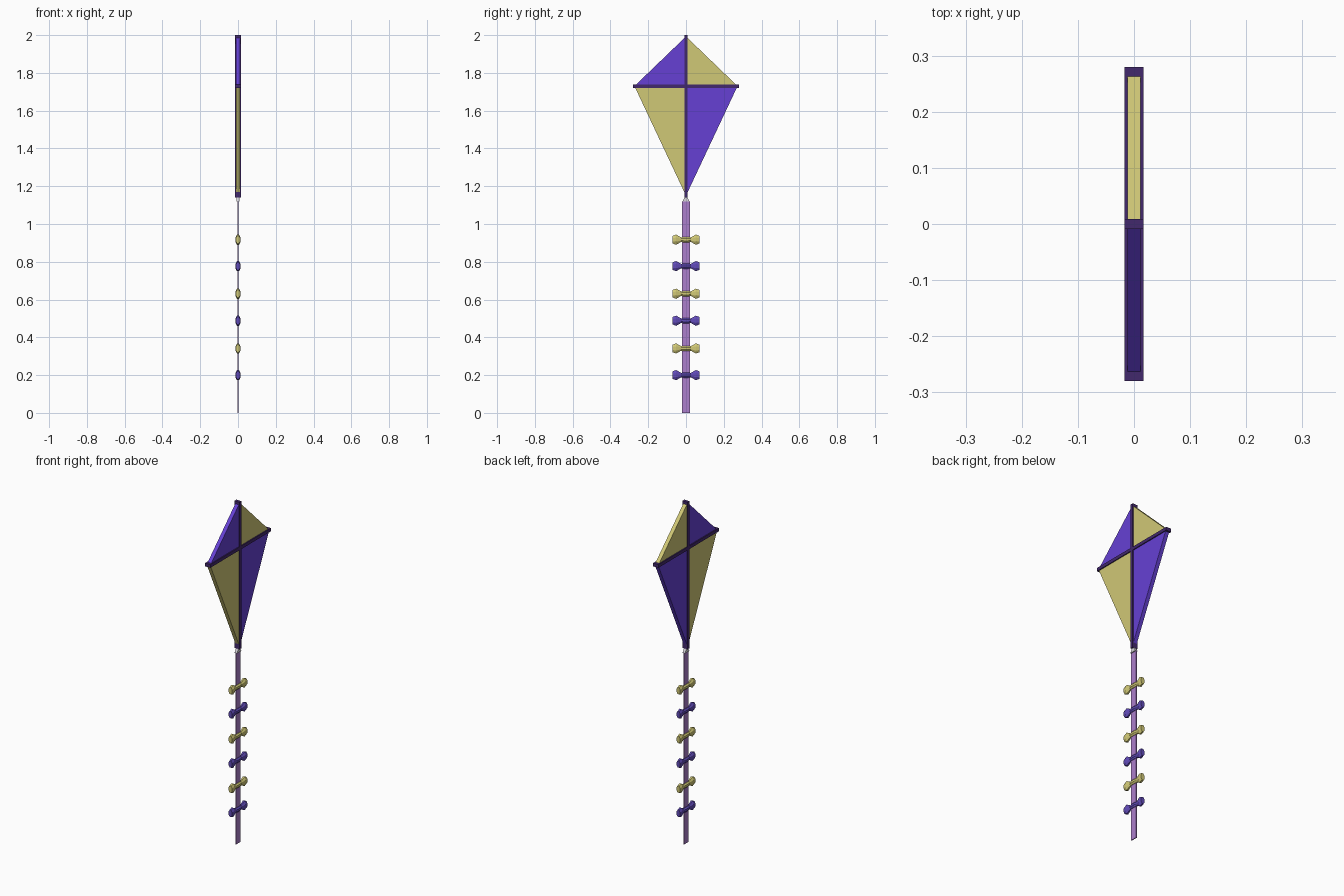
import bpy, bmesh, math
from mathutils import Matrix

if "Cube" in bpy.data.objects:
    bpy.data.objects.remove(bpy.data.objects["Cube"])


def material(name, r, g, b):
    m = bpy.data.materials.new(name)
    lin = [((c / 255 + 0.055) / 1.055) ** 2.4 for c in (r, g, b)]
    m.diffuse_color = (*lin, 1)
    m.use_nodes = True
    m.node_tree.nodes["Principled BSDF"].inputs["Base Color"].default_value = m.diffuse_color
    return m


YELLOW = material("pale yellow", 208, 200, 118)
PURPLE = material("violet", 102, 64, 212)
BOW_PURPLE = material("bow violet", 97, 75, 184)
SPAR = material("dark purple", 66, 40, 108)
TAIL = material("lilac", 172, 126, 204)
WHITE = material("pale grey", 215, 212, 218)


def finish(name, bm, mat):
    bmesh.ops.recalc_face_normals(bm, faces=bm.faces)
    mesh = bpy.data.meshes.new(name)
    bm.to_mesh(mesh)
    bm.free()
    mesh.materials.append(mat)
    obj = bpy.data.objects.new(name, mesh)
    bpy.context.collection.objects.link(obj)
    return obj


def box(name, size, loc, mat):
    bm = bmesh.new()
    bmesh.ops.create_cube(bm, size=1, matrix=Matrix.Translation(loc) @ Matrix.Diagonal((*size, 1)))
    return finish(name, bm, mat)


def plate(name, outline, half, mat):
    """Extrude a (y, z) outline to both sides of x = 0."""
    bm = bmesh.new()
    face = bm.faces.new([bm.verts.new((-half, y, z)) for y, z in outline])
    new = bmesh.ops.extrude_face_region(bm, geom=[face])["geom"]
    bmesh.ops.translate(bm, vec=(2 * half, 0, 0),
                        verts=[v for v in new if isinstance(v, bmesh.types.BMVert)])
    return finish(name, bm, mat)


def loft(name, sections, mat, sides=8):
    """Closed tube along y from (y, half x, half z) sections."""
    bm = bmesh.new()
    rings = []
    for y, rx, rz in sections:
        k = 1 / math.cos(math.pi / sides)
        angles = [2 * math.pi * (i + 0.5) / sides for i in range(sides)]
        rings.append([bm.verts.new((k * rx * math.cos(a), y, k * rz * math.sin(a))) for a in angles])
    for a, b in zip(rings, rings[1:]):
        for i in range(sides):
            j = (i + 1) % sides
            bm.faces.new((a[i], a[j], b[j], b[i]))
    bm.faces.new(rings[0])
    bm.faces.new(rings[-1])
    return finish(name, bm, mat)


# Four sail panels in alternating colours
CROSS, TOP, BOTTOM, SIDE = 1.73, 1.993, 1.15, 0.273
for label, tip in (("upper", TOP), ("lower", BOTTOM)):
    for s in (-1, 1):
        mat = YELLOW if (s > 0) == (label == "upper") else PURPLE
        side = "back" if s > 0 else "front"
        plate(f"{label}_{side}_sail", [(0, CROSS), (s * SIDE, CROSS), (0, tip)], 0.0115, mat)

# Crossed spars
box("upright_spar", (0.033, 0.018, 0.86), (0, 0, 1.57), SPAR)
box("cross_spar", (0.034, 0.56, 0.019), (0, 0, CROSS), SPAR)

# Tail ribbon and the small tie joining it to the kite
box("tail_ribbon", (0.005, 0.04, 1.12), (0, 0, 0.56), TAIL)
plate("tail_tie", [(-0.02, 1.118), (0.02, 1.118), (0.005, 1.145), (-0.005, 1.145)], 0.008, WHITE)

# Bows along the tail: flared wings around a narrow knot
half_bow = [(0.012, 0.012, 0.014), (0.026, 0.008, 0.012), (0.052, 0.0135, 0.027), (0.071, 0.0115, 0.02)]
profile = [(-y, rx, rz) for y, rx, rz in reversed(half_bow)] + half_bow
for i, z in enumerate((0.917, 0.777, 0.631, 0.488, 0.341, 0.2)):
    bow = loft(f"bow_{i + 1}", profile, BOW_PURPLE if i % 2 else YELLOW)
    bow.location.z = z
